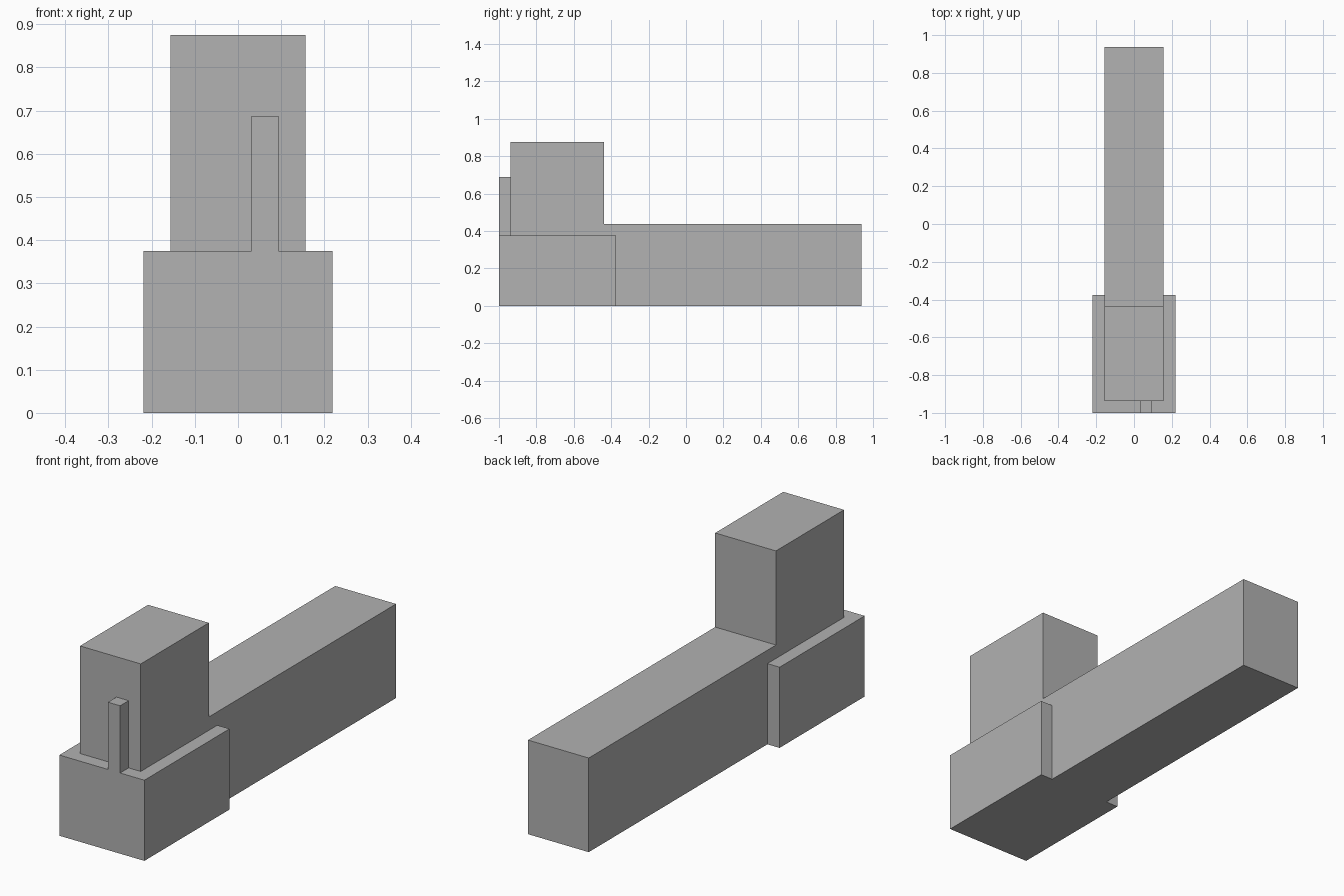
import bpy
import bmesh
from mathutils import Vector

cube = bpy.data.objects.get("Cube")
if cube:
    bpy.data.objects.remove(cube, do_unlink=True)

U = 1 / 16  # modelling grid step

# Single plain grey
grey = bpy.data.materials.new("plain_grey")
grey.use_nodes = True
colour = (0.445, 0.445, 0.445, 1)
grey.diffuse_color = colour
grey.node_tree.nodes["Principled BSDF"].inputs["Base Color"].default_value = colour


def extruded(name, outline, direction, border=0):
    """Extrude a flat outline (grid steps); a border leaves an open hole inside it."""
    bm = bmesh.new()
    face = bm.faces.new([bm.verts.new(Vector(p) * U) for p in outline])
    if border:
        bmesh.ops.inset_region(bm, faces=[face], thickness=border * U, use_even_offset=True)
        bmesh.ops.delete(bm, geom=[face], context='FACES')
    out = bmesh.ops.extrude_face_region(bm, geom=bm.faces[:], use_keep_orig=True)
    moved = [g for g in out["geom"] if isinstance(g, bmesh.types.BMVert)]
    bmesh.ops.translate(bm, verts=moved, vec=Vector(direction) * U)
    bmesh.ops.recalc_face_normals(bm, faces=bm.faces[:])
    mesh = bpy.data.meshes.new(name)
    bm.to_mesh(mesh)
    bm.free()
    mesh.materials.append(grey)
    obj = bpy.data.objects.new(name, mesh)
    bpy.context.collection.objects.link(obj)
    return obj


# Long body with the raised front tower, as one side profile
profile = [(-15, 0), (15, 0), (15, 7), (-7, 7), (-7, 14), (-15, 14)]
extruded("body_and_tower", [(-2.5, y, z) for y, z in profile], (5, 0, 0))

# Wide collar wrapped around the front end of the body
half = [(3.5, -16), (3.5, -6), (2.5, -6), (2.5, -15)]
plan = half + [(-x, y) for x, y in reversed(half)]
extruded("front_collar", [(x, y, 0) for x, y in plan], (0, 0, 6))

# Thin upright fin on the front of the tower
extruded("front_fin", [(0.5, -16, 6), (1.5, -16, 6), (1.5, -15, 6), (0.5, -15, 6)], (0, 0, 5))

# Slotted plate on the back end
extruded("back_slot_plate", [(-1.5, 15, 0), (1.5, 15, 0), (1.5, 15, 7), (-1.5, 15, 7)],
         (0, 1, 0), border=1)
